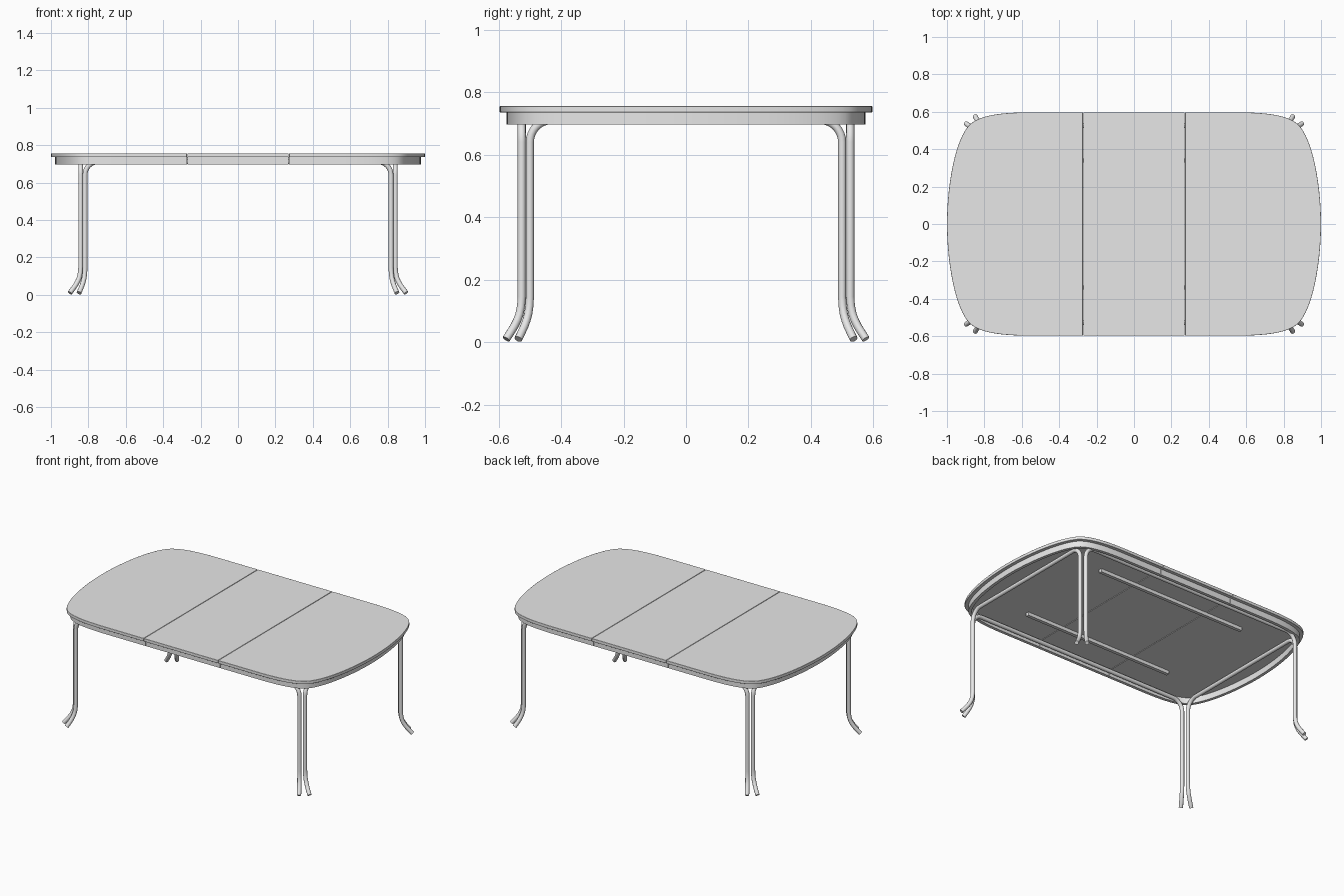
import bpy, bmesh, math
from mathutils import Vector
from mathutils.geometry import interpolate_bezier

cube = bpy.data.objects.get("Cube")
if cube:
    bpy.data.objects.remove(cube, do_unlink=True)

grey = bpy.data.materials.new("light grey")
grey.use_nodes = True
grey.diffuse_color = (0.8, 0.8, 0.8, 1)
grey.node_tree.nodes["Principled BSDF"].inputs["Base Color"].default_value = (0.8, 0.8, 0.8, 1)

SEAM, GAP = 0.272, 0.0015       # leaf joint position and half gap
APRON_Z, TOP_Z, HEIGHT = 0.697, 0.736, 0.756
TUBE = 0.013


def finish(ob, angle=35):
    """Apply material and smooth shading with sharp edges kept."""
    ob.data.materials.clear()
    ob.data.materials.append(grey)
    bpy.ops.object.select_all(action="DESELECT")
    ob.select_set(True)
    bpy.context.view_layer.objects.active = ob
    bpy.ops.object.shade_smooth_by_angle(angle=math.radians(angle))


def add_mesh(name, bm):
    bmesh.ops.recalc_face_normals(bm, faces=bm.faces[:])
    me = bpy.data.meshes.new(name)
    bm.to_mesh(me)
    bm.free()
    ob = bpy.data.objects.new(name, me)
    bpy.context.collection.objects.link(ob)
    return ob


# Rounded outline: one quarter from two bezier arcs, mirrored round
def quarter():
    corner = Vector((0.885, 0.525))
    end_arc = interpolate_bezier(Vector((1, 0)), Vector((1, 0.18)), Vector((0.965, 0.43)), corner, 14)
    side_arc = interpolate_bezier(corner, Vector((0.83, 0.585)), Vector((0.7, 0.597)), Vector((0.55, 0.597)), 12)
    return [Vector(p[:2]) for p in end_arc + side_arc[1:]]


def outline(inset=0.0):
    q = quarter()
    half = q + [Vector((-p.x, p.y)) for p in reversed(q)]
    loop = half + [Vector((p.x, -p.y)) for p in reversed(half[1:-1])]
    result = []
    for i, p in enumerate(loop):
        along = (loop[(i + 1) % len(loop)] - loop[i - 1]).normalized()
        result.append(p + Vector((-along.y, along.x)) * inset)
    return result


def slab():
    bm = bmesh.new()
    face = bm.faces.new([bm.verts.new((p.x, p.y, TOP_Z)) for p in outline()])
    up = bmesh.ops.extrude_face_region(bm, geom=[face])["geom"]
    verts = [v for v in up if isinstance(v, bmesh.types.BMVert)]
    bmesh.ops.translate(bm, verts=verts, vec=(0, 0, HEIGHT - TOP_Z))
    if not face.is_valid or len([f for f in bm.faces if len(f.verts) > 4]) < 2:
        bottom = [v for v in bm.verts if v.co.z < TOP_Z + 0.001]
        bmesh.ops.contextual_create(bm, geom=bottom)
    return bm


def ring():
    bm = bmesh.new()
    loops = []
    for inset, z in ((0.022, APRON_Z), (0.022, TOP_Z), (0.042, TOP_Z), (0.042, APRON_Z)):
        loops.append([bm.verts.new((p.x, p.y, z)) for p in outline(inset)])
    n = len(loops[0])
    for k in range(4):
        a, b = loops[k], loops[(k + 1) % 4]
        for i in range(n):
            j = (i + 1) % n
            bm.faces.new((a[i], a[j], b[j], b[i]))
    return bm


def trim(bm, x, side):
    """Cut away everything beyond x on the given side and close the cut."""
    geom = bm.verts[:] + bm.edges[:] + bm.faces[:]
    cut = bmesh.ops.bisect_plane(bm, geom=geom, plane_co=(x, 0, 0), plane_no=(side, 0, 0),
                                 clear_outer=True)["geom_cut"]
    edges = [e for e in cut if isinstance(e, bmesh.types.BMEdge)]
    bmesh.ops.holes_fill(bm, edges=edges, sides=0)


# Three table leaves, each with its stretch of apron
leaves = {"right": (None, -SEAM - GAP), "middle": (-SEAM + GAP, SEAM - GAP), "left": (SEAM + GAP, None)}
for side, (low, high) in leaves.items():
    for name, make in (("tabletop", slab), ("apron", ring)):
        bm = make()
        if low is not None:
            trim(bm, low, -1)
        if high is not None:
            trim(bm, high, 1)
        ob = add_mesh(f"{side}_{name}", bm)
        if name == "tabletop":
            bevel = ob.modifiers.new("soft edge", "BEVEL")
            bevel.width = 0.0015
            bevel.segments = 2
            bevel.limit_method = "ANGLE"
            bevel.angle_limit = math.radians(50)
        finish(ob)


# Bent tube frames: foot, leg, rounded bend and crossbar in one piece
def half_frame(leg, splay, inward):
    pts = []
    for z, t in ((0.01, 1), (0.03, 0.74), (0.05, 0.49), (0.07, 0.29), (0.09, 0.145), (0.115, 0.045), (0.145, 0)):
        pts.append(Vector((*(leg + splay * t), z)))
    radius, bar_z = 0.07, 0.711
    for i in range(9):
        a = math.radians(90 * i / 8)
        flat = leg + inward * radius * (1 - math.cos(a))
        pts.append(Vector((*flat, bar_z - radius + radius * math.sin(a))))
    return pts


def tube_frame(name, pts):
    cu = bpy.data.curves.new(name, "CURVE")
    cu.dimensions = "3D"
    cu.bevel_depth = TUBE
    cu.bevel_resolution = 4
    cu.use_fill_caps = True
    sp = cu.splines.new("POLY")
    sp.points.add(len(pts) - 1)
    for point, co in zip(sp.points, pts):
        point.co = (*co, 1)
    ob = bpy.data.objects.new(name, cu)
    bpy.context.collection.objects.link(ob)
    bpy.ops.object.select_all(action="DESELECT")
    ob.select_set(True)
    bpy.context.view_layer.objects.active = ob
    bpy.ops.object.convert(target="MESH")
    finish(bpy.context.view_layer.objects.active, 50)


long_half = half_frame(Vector((0.818, 0.526)), Vector((0.032, 0.05)), Vector((-1, 0)))
short_half = half_frame(Vector((0.841, 0.5)), Vector((0.058, 0.037)), Vector((0, -1)))
for s, long_name, short_name in ((-1, "front", "right"), (1, "back", "left")):
    path = long_half + [Vector((-p.x, p.y, p.z)) for p in reversed(long_half)]
    tube_frame(f"{long_name}_leg_frame", [Vector((p.x, p.y * s, p.z)) for p in path])
    path = short_half + [Vector((p.x, -p.y, p.z)) for p in reversed(short_half)]
    tube_frame(f"{short_name}_leg_frame", [Vector((p.x * s, p.y, p.z)) for p in path])

# Slide rails under the leaves
for s, name in ((-1, "front"), (1, "back")):
    bm = bmesh.new()
    bmesh.ops.create_cube(bm, size=1)
    bmesh.ops.scale(bm, verts=bm.verts[:], vec=(1.1, 0.022, 0.022))
    bmesh.ops.translate(bm, verts=bm.verts[:], vec=(0, 0.34 * s, TOP_Z - 0.011))
    finish(add_mesh(f"{name}_slide_rail", bm))
